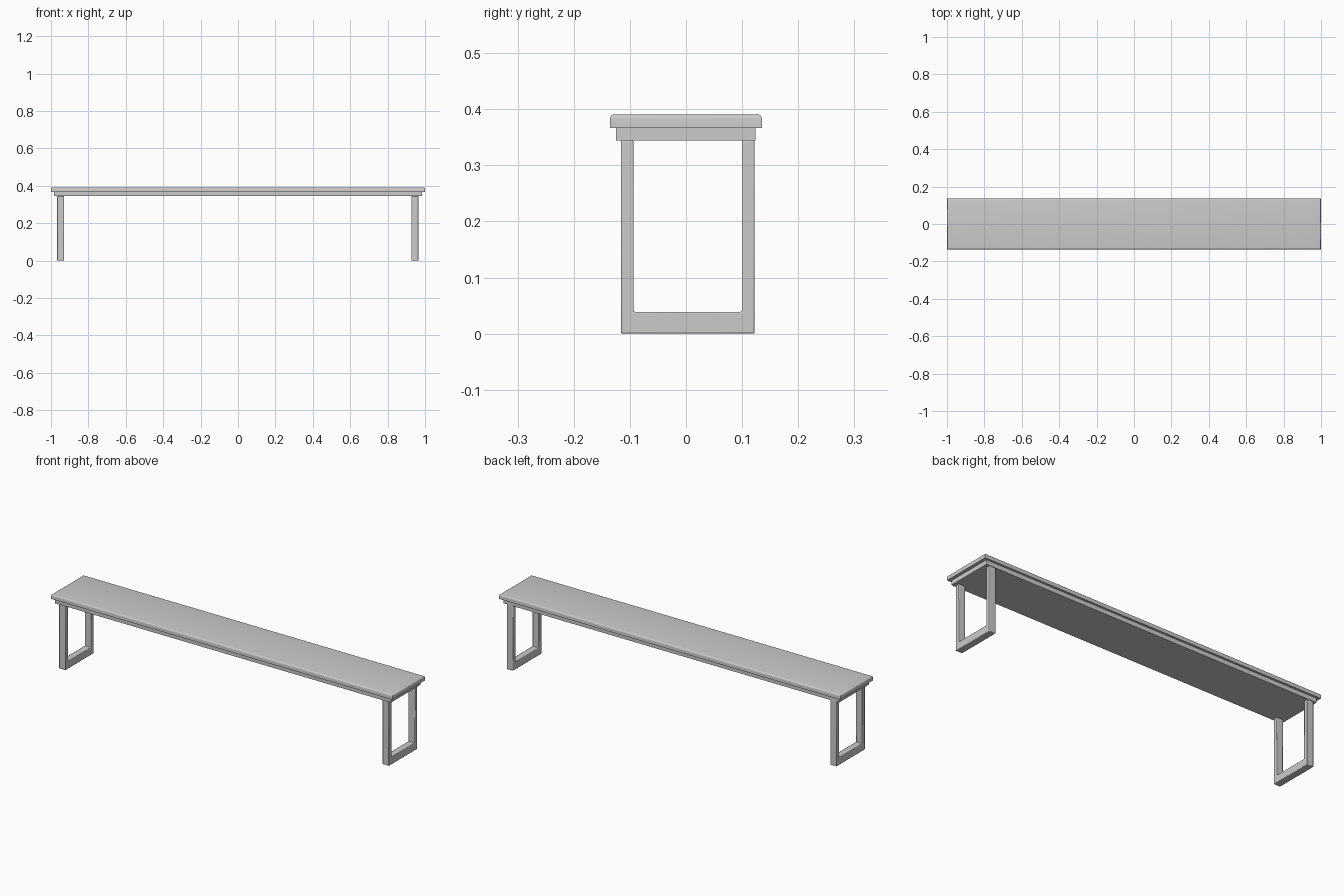
import bpy, bmesh

if "Cube" in bpy.data.objects:
    bpy.data.objects.remove(bpy.data.objects["Cube"])


def finish(bm, name):
    bmesh.ops.recalc_face_normals(bm, faces=bm.faces)
    mesh = bpy.data.meshes.new(name)
    bm.to_mesh(mesh)
    bm.free()
    obj = bpy.data.objects.new(name, mesh)
    bpy.context.collection.objects.link(obj)
    return obj


def slab(name, x0, x1, y0, y1, z0, z1, round_top=0.0):
    bm = bmesh.new()
    bmesh.ops.create_cube(bm, size=1)
    for v in bm.verts:
        v.co.x = x1 if v.co.x > 0 else x0
        v.co.y = y1 if v.co.y > 0 else y0
        v.co.z = z1 if v.co.z > 0 else z0
    if round_top:
        edges = [e for e in bm.edges if all(v.co.z > z1 - 1e-5 for v in e.verts)]
        bmesh.ops.bevel(bm, geom=edges, offset=round_top, segments=4,
                        profile=0.5, affect='EDGES')
    return finish(bm, name)


def leg_frame(name, x0, x1):
    # U-shaped profile in the y-z plane, extruded along x
    profile = [(-0.116, 0.0), (0.1225, 0.0), (0.1225, 0.345), (0.0995, 0.345),
               (0.0995, 0.039), (-0.0935, 0.039), (-0.0935, 0.345), (-0.116, 0.345)]
    bm = bmesh.new()
    face = bm.faces.new([bm.verts.new((x0, y, z)) for y, z in profile])
    ext = bmesh.ops.extrude_face_region(bm, geom=[face])
    moved = [g for g in ext["geom"] if isinstance(g, bmesh.types.BMVert)]
    bmesh.ops.translate(bm, verts=moved, vec=(x1 - x0, 0, 0))
    obj = finish(bm, name)
    mod = obj.modifiers.new("soft_edges", 'BEVEL')
    mod.width = 0.003
    mod.segments = 2
    return obj


# Seat board with rounded upper edge, and solid board beneath it
parts = [slab("seat_top", -1, 1, -0.1355, 0.1355, 0.367, 0.391, 0.008),
         slab("under_board", -0.983, 0.983, -0.125, 0.124, 0.344, 0.367)]

# U-shaped leg frames at both ends
parts.append(leg_frame("left_leg_frame", -0.967, -0.929))
parts.append(leg_frame("right_leg_frame", 0.927, 0.965))

# Smooth the rounded edges, keep corners sharp
for obj in parts:
    obj.select_set(True)
bpy.context.view_layer.objects.active = parts[0]
bpy.ops.object.shade_smooth_by_angle(angle=0.6)
